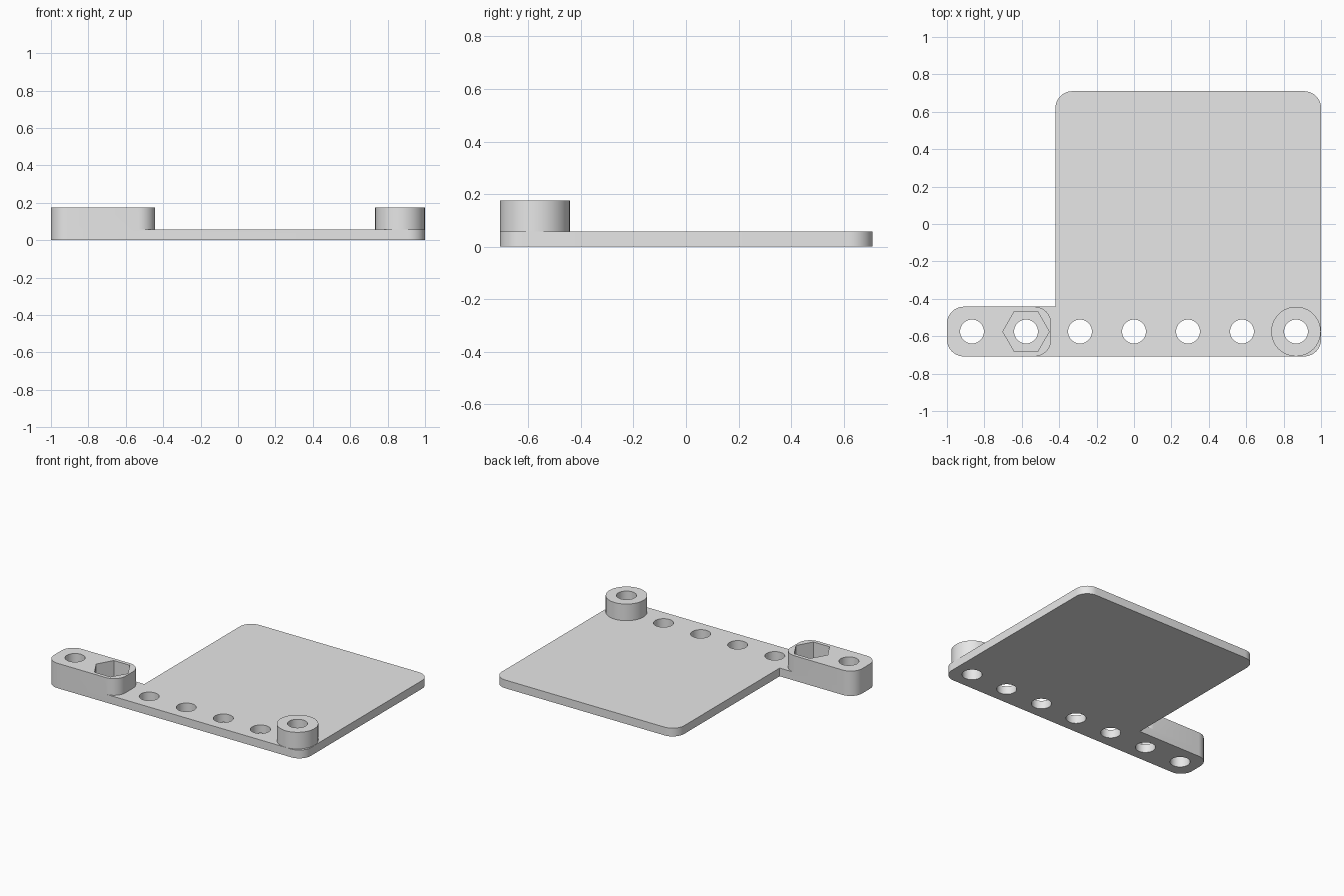
import bpy, bmesh
from math import pi, cos, sin, radians

if "Cube" in bpy.data.objects:
    bpy.data.objects.remove(bpy.data.objects["Cube"], do_unlink=True)

PLATE_TOP, BOSS_TOP = 0.058, 0.175
FRONT, BACK, ARM_BACK = -0.708, 0.71, -0.442
ROW_Y, PITCH, CORNER = -0.575, 0.2887, 0.09

grey = bpy.data.materials.new("light grey")
grey.use_nodes = True
grey.diffuse_color = (0.8, 0.8, 0.8, 1)
grey.node_tree.nodes["Principled BSDF"].inputs["Base Color"].default_value = (0.8, 0.8, 0.8, 1)


def circle(x, y, r, n=48):
    return [(x + r * cos(2 * pi * i / n), y + r * sin(2 * pi * i / n)) for i in range(n)]


def arc(x, y, start, n=10):
    """Quarter-round corner centred on x, y."""
    return [(x + CORNER * cos(start + pi / 2 * i / n),
             y + CORNER * sin(start + pi / 2 * i / n)) for i in range(n + 1)]


def rounded(x0, x1, y0, y1):
    c = CORNER
    return (arc(x0 + c, y0 + c, pi) + arc(x1 - c, y0 + c, 1.5 * pi)
            + arc(x1 - c, y1 - c, 0) + arc(x0 + c, y1 - c, pi / 2))


def prism(name, outline, z0, z1):
    bm = bmesh.new()
    face = bm.faces.new([bm.verts.new((x, y, z0)) for x, y in outline])
    top = bmesh.ops.extrude_face_region(bm, geom=[face])["geom"]
    bmesh.ops.translate(bm, vec=(0, 0, z1 - z0),
                        verts=[v for v in top if isinstance(v, bmesh.types.BMVert)])
    bmesh.ops.recalc_face_normals(bm, faces=bm.faces)
    mesh = bpy.data.meshes.new(name)
    bm.to_mesh(mesh)
    bm.free()
    mesh.materials.append(grey)
    obj = bpy.data.objects.new(name, mesh)
    bpy.context.collection.objects.link(obj)
    return obj


def combine(target, other, operation):
    bpy.ops.object.select_all(action='DESELECT')
    target.select_set(True)
    bpy.context.view_layer.objects.active = target
    mod = target.modifiers.new(operation.lower(), 'BOOLEAN')
    mod.operation, mod.solver, mod.object = operation, 'EXACT', other
    bpy.ops.object.modifier_apply(modifier=mod.name)
    bpy.data.objects.remove(other, do_unlink=True)


# Flat plate with its side arm
c = CORNER
outline = (arc(-1 + c, FRONT + c, pi) + arc(1 - c, FRONT + c, 1.5 * pi)
           + arc(1 - c, BACK - c, 0) + arc(-0.42 + c, BACK - c, pi / 2)
           + [(-0.42, ARM_BACK)] + arc(-1 + c, ARM_BACK - c, pi / 2))
plate = prism("mounting_plate", outline, 0, PLATE_TOP)

# Raised block on the arm and round boss at the other end
combine(plate, prism("arm_block", rounded(-1, -0.443, FRONT, ARM_BACK), PLATE_TOP, BOSS_TOP), 'UNION')
combine(plate, prism("round_boss", circle(3 * PITCH, ROW_Y, 0.1325, 64), PLATE_TOP, BOSS_TOP), 'UNION')

# Row of through holes and the hexagonal nut pocket
for i in range(-3, 4):
    combine(plate, prism("hole_cutter", circle(i * PITCH, ROW_Y, 0.064), -0.1, 0.3), 'DIFFERENCE')
combine(plate, prism("nut_cutter", circle(-2 * PITCH, ROW_Y, 0.124, 6), PLATE_TOP + 0.001, 0.3), 'DIFFERENCE')

bpy.ops.object.select_all(action='DESELECT')
plate.select_set(True)
bpy.context.view_layer.objects.active = plate
bpy.ops.object.shade_smooth_by_angle(angle=radians(30))
